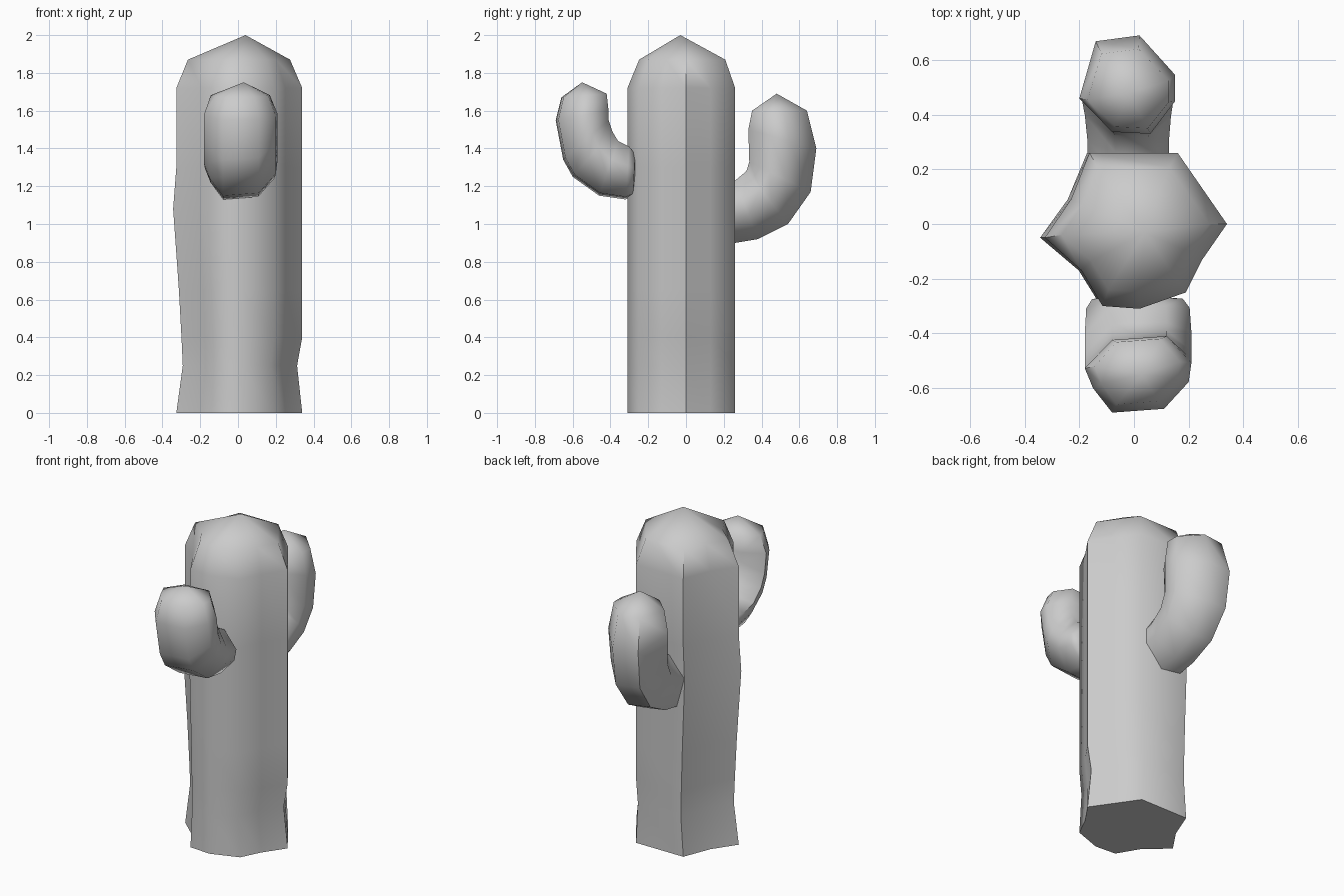
import bpy, bmesh, math
from mathutils import Vector

if "Cube" in bpy.data.objects:
    bpy.data.objects.remove(bpy.data.objects["Cube"])

grey = bpy.data.materials.new("plain_grey")
grey.use_nodes = True
grey.diffuse_color = (0.6, 0.6, 0.6, 1)
grey.node_tree.nodes["Principled BSDF"].inputs["Base Color"].default_value = (0.6, 0.6, 0.6, 1)


def loft(name, rings, start=None, end=None):
    """Skin a list of point rings; each end closes to a tip or a flat cap."""
    bm = bmesh.new()
    loops = [[bm.verts.new(p) for p in ring] for ring in rings]
    n = len(loops[0])
    for a, b in zip(loops, loops[1:]):
        for i in range(n):
            j = (i + 1) % n
            bm.faces.new((a[i], a[j], b[j], b[i]))
    for loop, tip in ((loops[0], start), (loops[-1], end)):
        if tip is None:
            bm.faces.new(loop)
        else:
            t = bm.verts.new(tip)
            for i in range(n):
                bm.faces.new((loop[i], loop[(i + 1) % n], t))
    bmesh.ops.recalc_face_normals(bm, faces=bm.faces)
    mesh = bpy.data.meshes.new(name)
    bm.to_mesh(mesh)
    bm.free()
    mesh.materials.append(grey)
    obj = bpy.data.objects.new(name, mesh)
    bpy.context.collection.objects.link(obj)
    bpy.ops.object.select_all(action='DESELECT')
    obj.select_set(True)
    bpy.context.view_layer.objects.active = obj
    bpy.ops.object.shade_smooth_by_angle(angle=math.radians(60))
    return obj


# Trunk: one irregular outline, pinched near the foot and domed on top
outline = [(.34, 0), (.25, -.13), (.19, -.25), (.02, -.31), (-.12, -.3), (-.2, -.17),
           (-.34, -.05), (-.24, .09), (-.17, .26), (.16, .26), (.25, .13)]
# height, scale of left side, scale of right side, scale in depth
levels = [(0, .96, 1, 1), (.25, .86, .92, 1), (.4, .88, 1, 1), (.65, .92, 1, 1),
          (1.08, 1.01, 1, 1), (1.3, .96, 1, 1), (1.72, .96, 1, 1), (1.87, .78, .81, .8)]
trunk = [[Vector((x * (l if x < 0 else r), y * d, z)) for x, y in outline]
         for z, l, r, d in levels]
loft("trunk", trunk, end=(.04, -.03, 2))


def arm(name, profile, path, start, end):
    """Profile is (x, share from inner to outer edge); path is inner point, outer point, width."""
    rings = []
    for inner, outer, w in path:
        a, b = Vector((0, *inner)), Vector((0, *outer))
        rings.append([a.lerp(b, t) + Vector((x * w, 0, 0)) for x, t in profile])
    loft(name, rings, start, end)


# Back arm: low elbow, leaning outwards
arm("back_arm",
    [(-.2, .36), (-.14, .94), (.02, 1), (.15, .6), (.15, .33), (.06, 0), (-.08, .02)],
    [((.2, 1.2), (.2, .89), .85), ((.26, 1.23), (.38, .92), .85),
     ((.32, 1.28), (.54, 1.0), .9), ((.335, 1.33), (.66, 1.17), .95),
     ((.33, 1.5), (.69, 1.4), 1), ((.35, 1.6), (.64, 1.6), .85)],
    None, (-.02, .48, 1.69))

# Front arm: higher, with a short rounded shoulder
arm("front_arm",
    [(-.08, 1), (.11, .95), (.2, .6), (.21, .35), (.12, 0), (-.08, .05), (-.18, .42), (-.15, .68)],
    [((-.27, 1.37), (-.28, 1.15), .85), ((-.3, 1.41), (-.32, 1.13), .97),
     ((-.36, 1.44), (-.46, 1.15), 1), ((-.39, 1.49), (-.6, 1.25), 1),
     ((-.41, 1.55), (-.65, 1.34), 1), ((-.41, 1.6), (-.69, 1.55), 1),
     ((-.42, 1.69), (-.66, 1.67), .8)],
    (.02, -.26, 1.27), (.03, -.55, 1.75))
